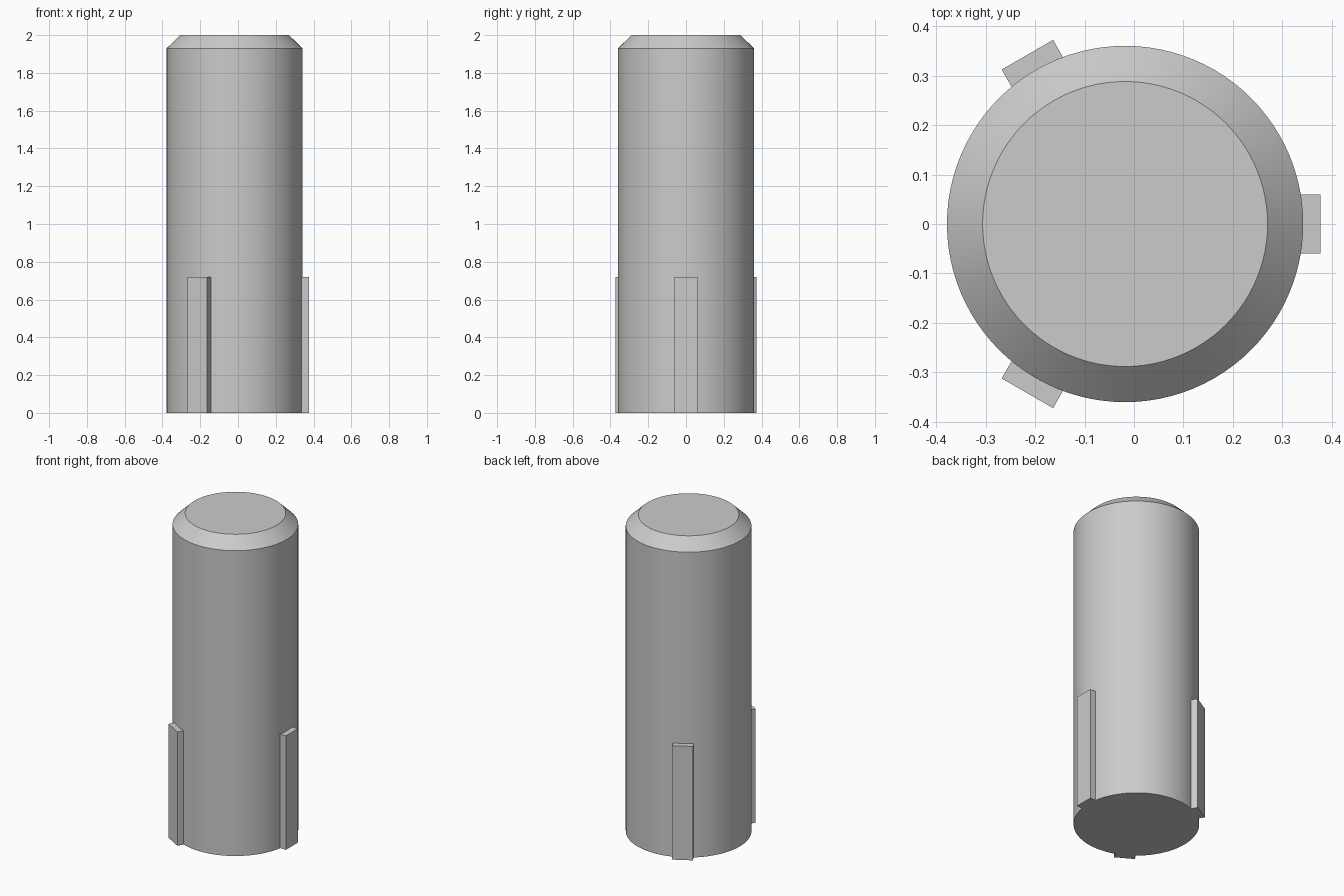
import bpy
import bmesh
import math
from mathutils import Matrix, Vector

cube = bpy.data.objects.get("Cube")
if cube:
    bpy.data.objects.remove(cube, do_unlink=True)

AXIS_X = -0.018
RADIUS, TOP_RADIUS = 0.36, 0.288
HEIGHT, SHOULDER = 2.0, 1.93
RIB_IN, RIB_OUT, RIB_WIDTH, RIB_HEIGHT = 0.32, 0.395, 0.12, 0.72

grey = bpy.data.materials.new("light_grey")
grey.use_nodes = True
colour = (0.6, 0.6, 0.6, 1)
grey.diffuse_color = colour
grey.node_tree.nodes["Principled BSDF"].inputs["Base Color"].default_value = colour


def add_object(name, bm):
    bmesh.ops.recalc_face_normals(bm, faces=bm.faces[:])
    mesh = bpy.data.meshes.new(name)
    bm.to_mesh(mesh)
    bm.free()
    mesh.materials.append(grey)
    obj = bpy.data.objects.new(name, mesh)
    obj.location.x = AXIS_X
    bpy.context.collection.objects.link(obj)
    return obj


# Round pin: rings joined into walls, with flat caps
bm = bmesh.new()
sides = 96
rings = []
for radius, z in ((RADIUS, 0), (RADIUS, SHOULDER), (TOP_RADIUS, HEIGHT)):
    angles = [math.tau * i / sides for i in range(sides)]
    rings.append([bm.verts.new((radius * math.cos(a), radius * math.sin(a), z)) for a in angles])
for low, high in zip(rings, rings[1:]):
    for i in range(sides):
        j = (i + 1) % sides
        bm.faces.new((low[i], low[j], high[j], high[i]))
bm.faces.new(rings[0][::-1])
bm.faces.new(rings[-1])
pin = add_object("pin_body", bm)
bpy.ops.object.select_all(action="DESELECT")
pin.select_set(True)
bpy.context.view_layer.objects.active = pin
bpy.ops.object.shade_smooth_by_angle(angle=math.radians(30))

# Three key ribs spaced evenly around the base
for name, turn in (("left_rib", 0), ("back_right_rib", 120), ("front_right_rib", 240)):
    bm = bmesh.new()
    bmesh.ops.create_cube(bm, size=1)
    bmesh.ops.scale(bm, vec=Vector((RIB_OUT - RIB_IN, RIB_WIDTH, RIB_HEIGHT)), verts=bm.verts)
    bmesh.ops.translate(bm, vec=Vector(((RIB_IN + RIB_OUT) / 2, 0, RIB_HEIGHT / 2)), verts=bm.verts)
    bm.transform(Matrix.Rotation(math.radians(turn), 4, "Z"))
    add_object(name, bm)
